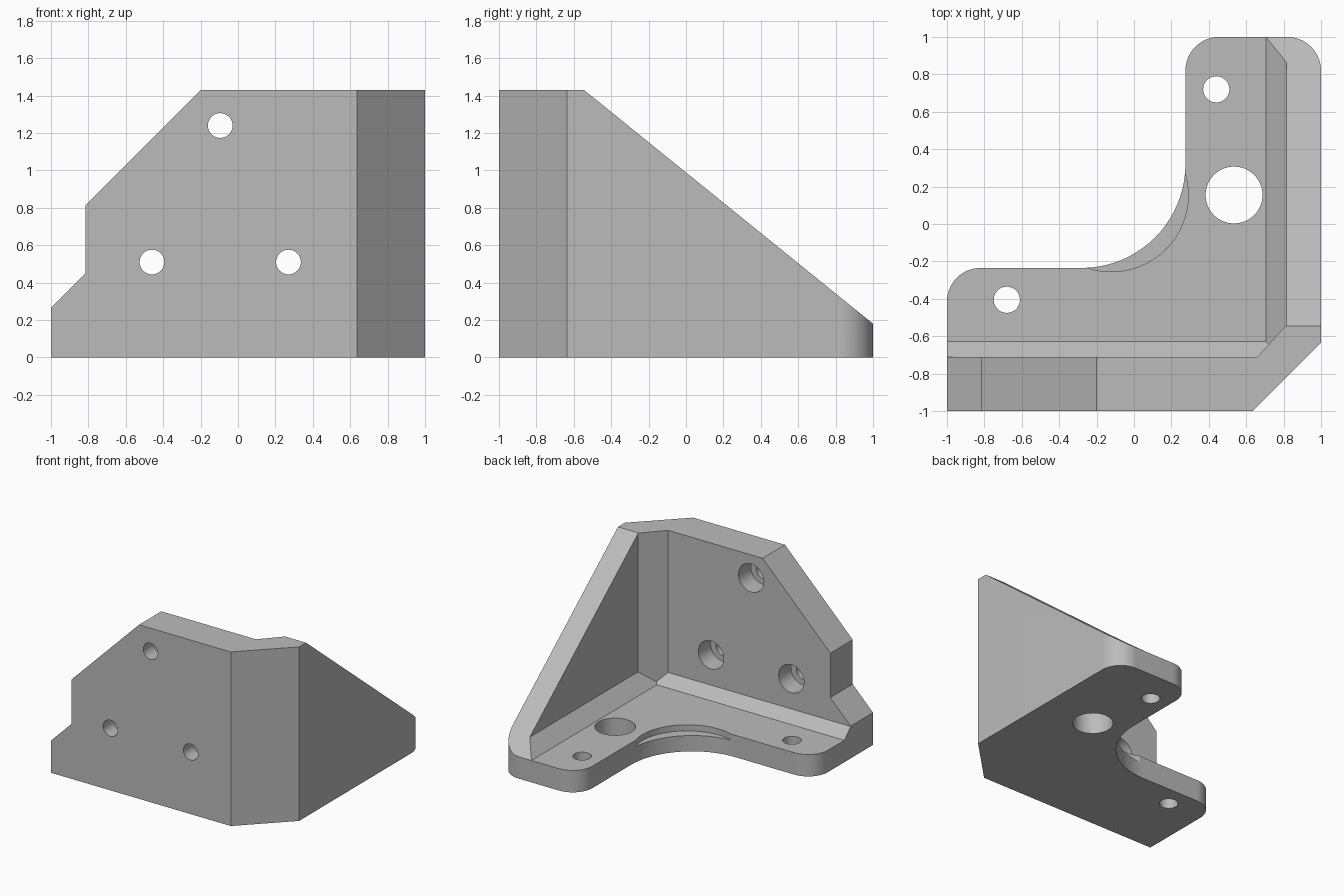
import bpy, bmesh, math
from mathutils import Vector, Matrix

if "Cube" in bpy.data.objects:
    bpy.data.objects.remove(bpy.data.objects["Cube"], do_unlink=True)

HEIGHT, FLOOR = 1.43, 0.18

grey = bpy.data.materials.new("plain grey")
grey.use_nodes = True
colour = (0.5, 0.5, 0.5, 1)
grey.diffuse_color = colour
grey.node_tree.nodes["Principled BSDF"].inputs["Base Color"].default_value = colour


def finish(bm, name):
    bmesh.ops.recalc_face_normals(bm, faces=bm.faces)
    mesh = bpy.data.meshes.new(name)
    bm.to_mesh(mesh)
    bm.free()
    obj = bpy.data.objects.new(name, mesh)
    bpy.context.collection.objects.link(obj)
    mesh.materials.append(grey)
    return obj


def prism(name, points, direction):
    """Extrude a flat outline along a direction."""
    bm = bmesh.new()
    face = bm.faces.new([bm.verts.new(p) for p in points])
    new = bmesh.ops.extrude_face_region(bm, geom=[face])["geom"]
    bmesh.ops.translate(bm, vec=direction,
                        verts=[v for v in new if isinstance(v, bmesh.types.BMVert)])
    return finish(bm, name)


def block(name, planes):
    """Large cube trimmed by planes, given as point and outward normal."""
    bm = bmesh.new()
    bmesh.ops.create_cube(bm, size=6)
    for point, normal in planes:
        geom = bm.verts[:] + bm.edges[:] + bm.faces[:]
        cut = bmesh.ops.bisect_plane(bm, geom=geom, plane_co=point, plane_no=normal,
                                     clear_outer=True)["geom_cut"]
        bmesh.ops.contextual_create(bm, geom=[e for e in cut if isinstance(e, bmesh.types.BMEdge)])
    return finish(bm, name)


def cylinder(name, centre, radius, depth, along_y=False):
    bm = bmesh.new()
    turn = Matrix.Rotation(math.pi / 2, 4, 'X') if along_y else Matrix()
    bmesh.ops.create_cone(bm, cap_ends=True, segments=64, radius1=radius, radius2=radius,
                          depth=depth, matrix=Matrix.Translation(centre) @ turn)
    return finish(bm, name)


def rounded(corners):
    """Outline from x, y, radius; right-angled corners may be rounded."""
    out = []
    for i, (x, y, r) in enumerate(corners):
        p = Vector((x, y, 0))
        if not r:
            out.append(p)
            continue
        before = (Vector((*corners[i - 1][:2], 0)) - p).normalized()
        after = (Vector((*corners[(i + 1) % len(corners)][:2], 0)) - p).normalized()
        centre = p + r * (before + after)
        for k in range(21):
            t = math.pi / 2 * k / 20
            out.append(centre - r * (after * math.cos(t) + before * math.sin(t)))
    return out


# Full-height bracket footprint
bracket = prism("corner_bracket", rounded([
    (-1, -1, 0), (0.635, -1, 0), (1, -0.635, 0), (1, 1, 0.18),
    (0.275, 1, 0.18), (0.275, -0.235, 0.555), (-1, -0.235, 0.18)]), (0, 0, HEIGHT))

# Space between the two walls, with chamfered inside corners
cutters = [block("inner_space", [
    ((0.815, 0, 0), (1, 0, 0)),
    ((0, -0.71, 0), (0, -1, 0)),
    ((0.66, -0.71, 0), (0.17, -0.155, 0)),
    ((0, 0, FLOOR), (0, 0, -1)),
    ((0.705, 0, FLOOR), (1, 0, -1)),
    ((0, -0.628, FLOOR), (0, -1, -1))])]

# Sloping top of the side wall
cutters.append(block("side_slope", [((0, -0.545, HEIGHT), (0, FLOOR - HEIGHT, -1.545))]))

# Stepped and sloping end of the front wall
profile = [(-1.3, -0.035), (-0.815, 0.45), (-0.815, 0.815), (-0.1, 1.53), (-1.3, 1.53)]
cutters.append(prism("wall_end", [(x, -1.5, z) for x, z in profile], (0, 3, 0)))

# Shallow round recess in the floor
cutters.append(cylinder("floor_recess", (-0.12, 0.155, FLOOR + 0.45), 0.41, 1))

# Floor holes
for x, y, r in [(0.44, 0.72, 0.07), (0.535, 0.155, 0.152), (-0.68, -0.405, 0.07)]:
    cutters.append(cylinder("floor_hole", (x, y, 0), r, 1))

# Wall holes with wider counterbores on the inside
for x, z in [(-0.095, 1.24), (-0.46, 0.51), (0.27, 0.51)]:
    cutters.append(cylinder("wall_hole", (x, -0.9, z), 0.066, 0.6, True))
    cutters.append(cylinder("counterbore", (x, -0.67, z), 0.115, 0.4, True))

for cutter in cutters:
    cutter.hide_render = True
    mod = bracket.modifiers.new(cutter.name, 'BOOLEAN')
    mod.operation, mod.solver, mod.object = 'DIFFERENCE', 'EXACT', cutter

# Bake the cuts and remove the cutters
bpy.context.view_layer.update()
result = bpy.data.meshes.new_from_object(
    bracket.evaluated_get(bpy.context.evaluated_depsgraph_get()))
bracket.modifiers.clear()
bracket.data = result
for cutter in cutters:
    bpy.data.objects.remove(cutter, do_unlink=True)

bpy.ops.object.select_all(action='DESELECT')
bracket.select_set(True)
bpy.context.view_layer.objects.active = bracket
bpy.ops.object.shade_smooth_by_angle(angle=math.radians(20))
